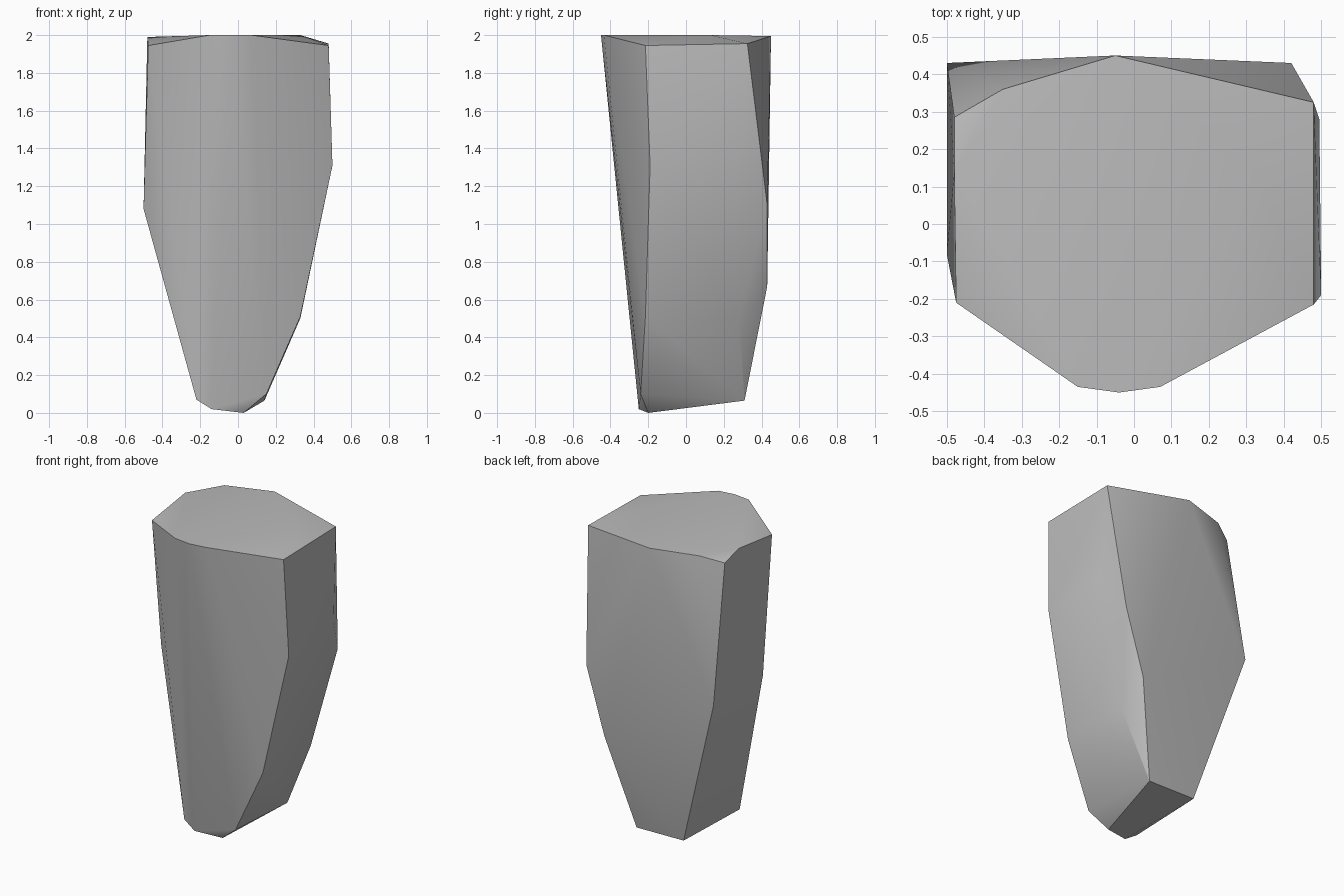
import bpy
import bmesh
import math
from mathutils import Vector

# Remove the default cube only
default_cube = bpy.data.objects.get("Cube")
if default_cube:
    bpy.data.objects.remove(default_cube, do_unlink=True)


def make_material(name, color):
    material = bpy.data.materials.new(name)
    material.use_nodes = True
    material.diffuse_color = color
    shader = next(n for n in material.node_tree.nodes if n.type == "BSDF_PRINCIPLED")
    shader.inputs["Base Color"].default_value = color
    return material


def make_faceted_solid(name, corner_groups, material, smooth_angle):
    """Wrap the corner points in a convex skin with soft low-angle edges."""
    bm = bmesh.new()
    for corners in corner_groups:
        for corner in corners:
            bm.verts.new(Vector(corner))
    hull = bmesh.ops.convex_hull(bm, input=bm.verts[:])
    unused = {v for v in hull["geom_interior"] + hull["geom_unused"]
              if isinstance(v, bmesh.types.BMVert)}
    bmesh.ops.delete(bm, geom=list(unused), context="VERTS")
    bmesh.ops.recalc_face_normals(bm, faces=bm.faces[:])

    mesh = bpy.data.meshes.new(name)
    bm.to_mesh(mesh)
    bm.free()
    mesh.materials.append(material)
    solid = bpy.data.objects.new(name, mesh)
    bpy.context.collection.objects.link(solid)

    bpy.ops.object.select_all(action="DESELECT")
    solid.select_set(True)
    bpy.context.view_layer.objects.active = solid
    bpy.ops.object.shade_smooth_by_angle(angle=math.radians(smooth_angle))
    return solid


# Top rim, from the rounded front edge around to the back
top_front = [(-.15, -.435, 2), (-.04, -.45, 2), (.07, -.435, 2)]
top_sides = [(.48, -.215, 1.945), (.48, .325, 1.955), (.33, .13, 2),
             (-.475, -.21, 1.945), (-.48, .14, 1.99), (-.48, .285, 1.95)]
top_back = [(-.05, .45, 1.995), (-.35, .36, 1.99)]

# Widest belt of the body
belt_left = [(.5, -.19, 1.31), (.495, .28, 1.35), (.42, .43, 1.1)]
belt_right = [(-.5, -.08, 1.08), (-.5, .43, 1.08)]

# Chipped taper low on the left side
lower_left = [(.33, -.215, .51), (.33, .28, .5), (.29, .43, .67)]

# Narrow sloping foot
foot_front = [(-.22, -.24, .07), (-.14, -.25, .02), (.03, -.2, 0), (.15, -.24, .1)]
foot_back = [(.14, .31, .065), (-.2, .31, .07)]

stone_grey = make_material("stone grey", (.5, .5, .5, 1))
make_faceted_solid(
    "tapered_stone",
    [top_front, top_sides, top_back, belt_left, belt_right,
     lower_left, foot_front, foot_back],
    stone_grey,
    smooth_angle=30,
)
